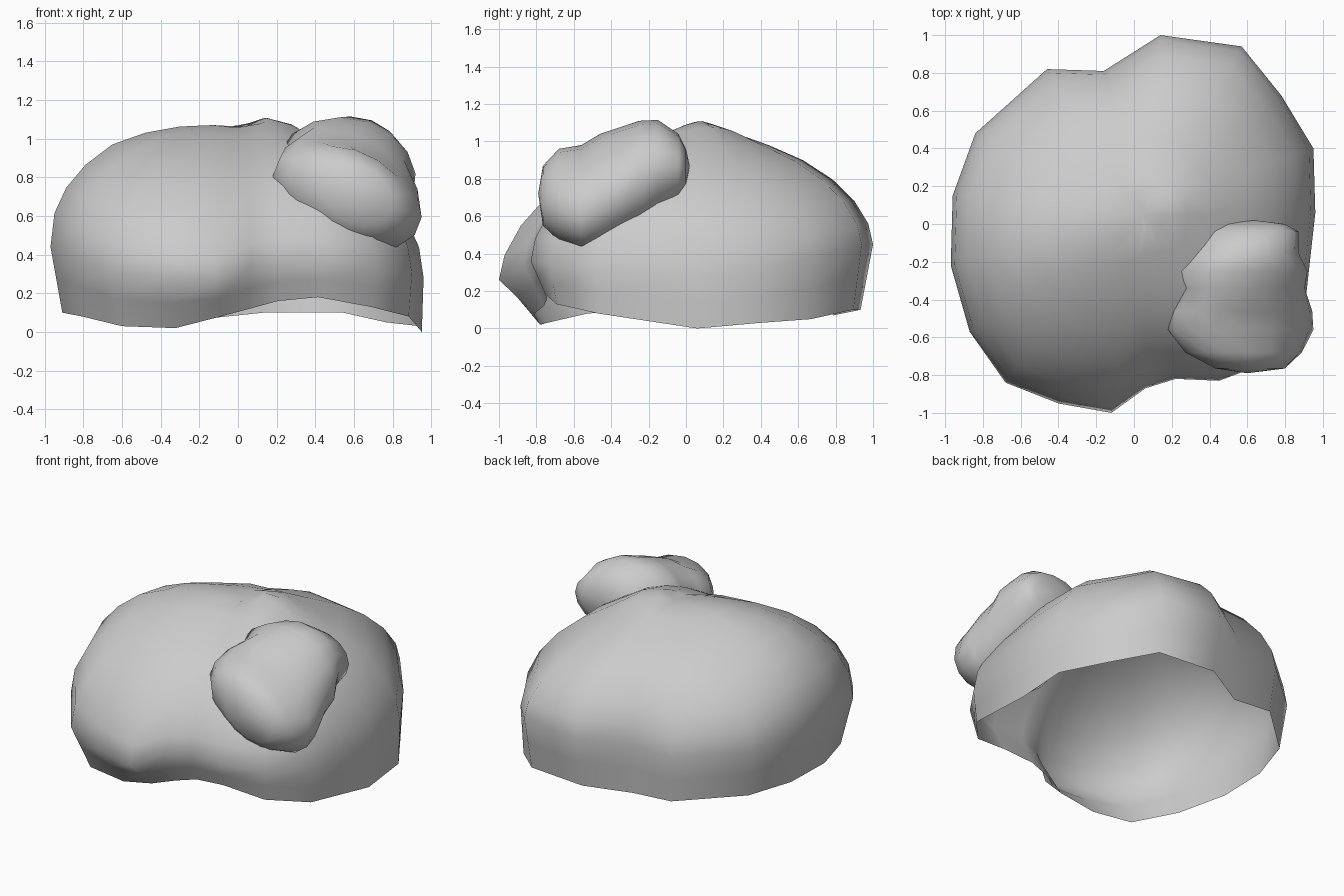
import bpy, math


def make_object(name, rings, start_point=None, end_point=None):
    """Skin a stack of equal-length rings; optional points close the ends."""
    verts, faces, n = [p for r in rings for p in r], [], len(rings[0])
    for i in range(len(rings) - 1):
        for j in range(n):
            k = (j + 1) % n
            faces.append((i*n + j, i*n + k, (i+1)*n + k, (i+1)*n + j))
    if start_point:
        s = len(verts)
        verts.append(start_point)
        faces += [(s, (j + 1) % n, j) for j in range(n)]
    if end_point:
        s, b = len(verts), (len(rings) - 1)*n
        verts.append(end_point)
        faces += [(b + j, b + (j + 1) % n, s) for j in range(n)]
    me = bpy.data.meshes.new(name)
    me.from_pydata(verts, [], faces)
    for p in me.polygons:
        p.use_smooth = True
    ob = bpy.data.objects.new(name, me)
    bpy.context.collection.objects.link(ob)
    return ob


# Hollow mound: widest outline x, y, its z, rim z, rim scale, dome roundness
outline = [
    (0.96, 0.06, 0.28, 0.00, 0.99, 1.9),
    (0.95, 0.40, 0.32, 0.03, 0.99, 1.85),
    (0.78, 0.68, 0.38, 0.05, 0.98, 1.75),
    (0.57, 0.94, 0.45, 0.10, 0.95, 1.75),
    (0.14, 1.00, 0.45, 0.10, 0.93, 1.8),
    (-0.16, 0.81, 0.42, 0.07, 0.97, 1.9),
    (-0.46, 0.82, 0.40, 0.09, 0.96, 1.85),
    (-0.84, 0.48, 0.42, 0.10, 0.95, 1.95),
    (-0.96, 0.15, 0.44, 0.10, 0.94, 2.3),
    (-0.97, -0.22, 0.44, 0.10, 0.94, 2.4),
    (-0.87, -0.57, 0.40, 0.08, 0.93, 2.2),
    (-0.68, -0.84, 0.32, 0.03, 0.89, 2.0),
    (-0.40, -0.95, 0.28, 0.02, 0.83, 1.8),
    (-0.12, -1.00, 0.26, 0.08, 0.82, 1.7),
    (0.06, -0.87, 0.34, 0.12, 0.88, 1.7),
    (0.22, -0.82, 0.36, 0.16, 0.91, 1.75),
    (0.45, -0.83, 0.36, 0.18, 0.91, 1.75),
    (0.72, -0.73, 0.34, 0.13, 0.95, 1.8),
    (0.90, -0.48, 0.30, 0.08, 0.98, 1.85),
]
cx, cy, top = 0.05, 0.05, 1.05


def bump(x, y, px, py, height, spread):
    return height*math.exp(-((x - px)**2 + (y - py)**2)/spread)


def mound_ring(t):
    ring = []
    for x, y, zw, zr, s, p in outline:
        if t < 0:                       # below the widest line
            f = 1 + (1 - s)*t
            z = zw + (zw - zr)*t
        else:                           # dome above it
            a = t*math.pi/2
            f = math.cos(a)**(2/p)
            z = zw + (top - zw)*math.sin(a)**(2/p)
        px, py = cx + (x - cx)*f, cy + (y - cy)*f
        if t > 0:                       # crown and left shoulder
            z += bump(px, py, 0.2, 0.1, 0.07, 0.03)
            z += bump(px, py, -0.25, 0.0, 0.03, 0.05)
            z += bump(px, py, -0.6, -0.15, 0.04, 0.05)
        ring.append((px, py, z))
    return ring


steps = [-1, -0.5, 0, 0.14, 0.28, 0.42, 0.56, 0.7, 0.82, 0.92]
mound = make_object("mound_shell", [mound_ring(t) for t in steps],
                    end_point=(cx, cy, top + 0.01))

# Side lump: y station, x min, x max, z min, z max, tilt of section
sections = [
    (-0.765, 0.43, 0.80, 0.55, 0.87, 0.25),
    (-0.68, 0.27, 0.89, 0.47, 0.96, 0.3),
    (-0.56, 0.18, 0.95, 0.42, 0.98, 0.35),
    (-0.46, 0.20, 0.945, 0.44, 1.04, 0.3),
    (-0.34, 0.25, 0.91, 0.49, 1.08, 0.2),
    (-0.25, 0.20, 0.92, 0.53, 1.11, 0.1),
    (-0.15, 0.29, 0.87, 0.59, 1.115, 0.0),
    (-0.04, 0.37, 0.87, 0.68, 1.04, 0.0),
    (0.00, 0.45, 0.80, 0.76, 0.96, 0.0),
]


def lump_ring(y, x0, x1, z0, z1, tilt, sides=16):
    angles = [math.tau*k/sides for k in range(sides)]
    return [((x0 + x1)/2 + (x1 - x0)/2*math.cos(a + tilt), y,
             (z0 + z1)/2 + (z1 - z0)/2*math.sin(a)) for a in angles]


lump = make_object("side_lump", [lump_ring(*s) for s in sections],
                   (0.6, -0.79, 0.72), (0.64, 0.02, 0.87))
